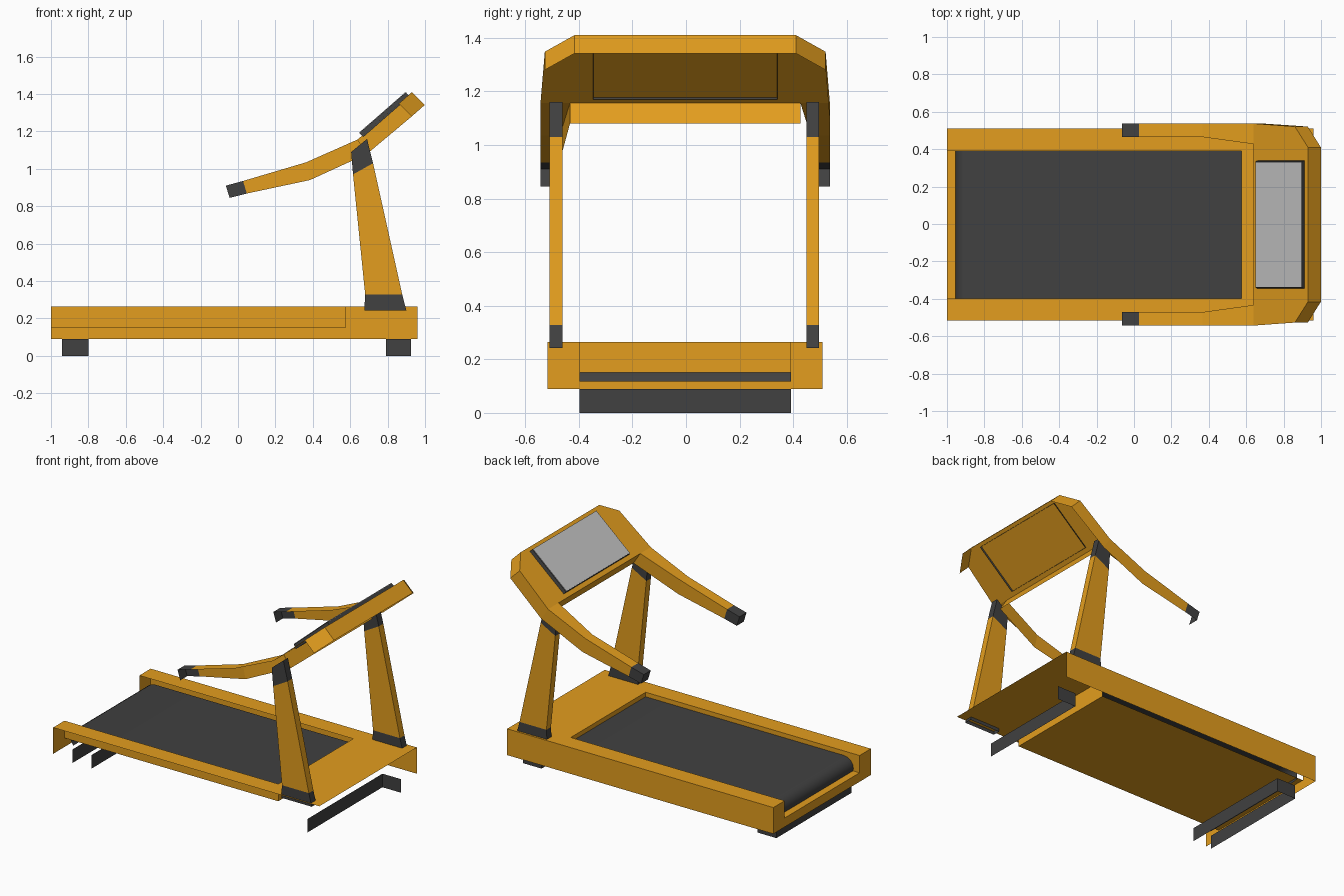
import bpy, bmesh, math
from mathutils import Vector

cube = bpy.data.objects.get("Cube")
if cube:
    bpy.data.objects.remove(cube)


def material(name, rgb):
    m = bpy.data.materials.new(name)
    m.use_nodes = True
    m.diffuse_color = (*rgb, 1)
    m.node_tree.nodes["Principled BSDF"].inputs["Base Color"].default_value = (*rgb, 1)
    return m


amber = material("amber paint", (0.77, 0.34, 0.013))
dark = material("dark rubber", (0.052, 0.052, 0.052))
grey = material("screen grey", (0.55, 0.55, 0.55))
SHIFT = Vector((0, -0.003, 0))


def is_shell(n):
    """Open shell: only upward, rear-left and end faces are present."""
    return n.z > 0.15 or n.y - n.x + 0.8 * n.z > 0.05


def build(name, points, faces, mats, rule=None, shell=True, keep=is_shell):
    """Mesh from points and index faces; the open sides are dropped."""
    bm = bmesh.new()
    vs = [bm.verts.new(Vector(p) + SHIFT) for p in points]
    for f in faces:
        bm.faces.new([vs[i] for i in f])
    bm.normal_update()
    if shell:
        bmesh.ops.recalc_face_normals(bm, faces=bm.faces[:])
        bm.normal_update()
        gone = [f for f in bm.faces if not keep(f.normal)]
        bmesh.ops.delete(bm, geom=gone, context='FACES')
    if rule:
        for f in bm.faces:
            f.material_index = rule(f)
    me = bpy.data.meshes.new(name)
    bm.to_mesh(me)
    bm.free()
    for m in mats:
        me.materials.append(m)
    ob = bpy.data.objects.new(name, me)
    bpy.context.collection.objects.link(ob)
    return ob


def loft(rings):
    """Points and faces of a closed solid through equal rings."""
    n = len(rings[0])
    pts = [p for r in rings for p in r]
    faces = [tuple(range(n)), tuple(range(len(pts) - n, len(pts)))]
    for k in range(len(rings) - 1):
        for i in range(n):
            j = (i + 1) % n
            faces.append((k * n + i, k * n + j, k * n + n + j, k * n + n + i))
    return pts, faces


# Base frame: rails around a sunken deck, open at the rear end
X0, X1, XW = -1.0, 0.96, 0.575
W, D = 0.513, 0.394
LOW, FLOOR, TOP = 0.09, 0.15, 0.265
polys = [
    [(X0, -W, TOP), (X1, -W, TOP), (X1, W, TOP), (X0, W, TOP),
     (X0, D, TOP), (XW, D, TOP), (XW, -D, TOP), (X0, -D, TOP)],
    [(X0, -D, FLOOR), (XW, -D, FLOOR), (XW, D, FLOOR), (X0, D, FLOOR)],
    [(X0, W, LOW), (X0, -W, LOW), (X0, -W, TOP), (X0, -D, TOP),
     (X0, -D, FLOOR), (X0, D, FLOOR), (X0, D, TOP), (X0, W, TOP)],
    [(X1, W, LOW), (X0, W, LOW), (X0, W, TOP), (X1, W, TOP)],
    [(XW, -D, FLOOR), (X0, -D, FLOOR), (X0, -D, TOP), (XW, -D, TOP)],
    [(XW, D, FLOOR), (XW, -D, FLOOR), (XW, -D, TOP), (XW, D, TOP)],
]
pts, faces = [], []
for poly in polys:
    faces.append([len(pts) + i for i in range(len(poly))])
    pts += poly
build("base_frame", pts, faces, [amber], shell=False)

# Running belt with a rounded rear roller
R, CX, CZ = 0.069, -0.886, 0.166
profile = [(XW, FLOOR), (XW, CZ + R)]
for i in range(9):
    a = math.pi / 2 + math.pi * i / 8
    profile.append((CX + R * math.cos(a), CZ + R * math.sin(a)))
profile.append((CX + 0.02, FLOOR))
rings = [[(x, y, z) for x, z in profile] for y in (-D, D)]
belt = build("running_belt", *loft(rings), [dark],
             keep=lambda n: abs(n.y) < 0.5 and is_shell(n))
bpy.ops.object.select_all(action='DESELECT')
belt.select_set(True)
bpy.context.view_layer.objects.active = belt
bpy.ops.object.shade_smooth_by_angle(angle=math.radians(35))

# Foot bars: the rear one also has its inward face
for name, a, b, keep in (
        ("rear_foot", -0.94, -0.8, lambda n: n.y + abs(n.x) > 0.5),
        ("front_foot", 0.79, 0.925, lambda n: n.y - n.x > 0.5)):
    rings = [[(a, -D, z), (b, -D, z), (b, D, z), (a, D, z)] for z in (0, LOW)]
    build(name, *loft(rings), [dark], keep=keep)

# Uprights with dark end sleeves
levels = [(0.675, 0.243, 0.9, 0.243), (0.68, 0.328, 0.878, 0.328),
          (0.615, 0.97, 0.722, 1.03), (0.605, 1.09, 0.69, 1.16)]
for name, y0, y1 in (("left_upright", 0.452, 0.5), ("right_upright", -0.506, -0.458)):
    rings = [[(a, y0, za), (b, y0, zb), (b, y1, zb), (a, y1, za)]
             for a, za, b, zb in levels]
    build(name, *loft(rings), [amber, dark],
          lambda f: 0 if 0.4 < f.calc_center_median().z < 0.9 else 1,
          keep=lambda n: n.z > -0.5)

# Handrails and console in one U-shaped body:
# top x, top z, bottom x, bottom z, outer y, inner y
stations = [
    (-0.065, 0.91, -0.045, 0.845, 0.54, 0.467),
    (0.027, 0.935, 0.047, 0.868, 0.54, 0.467),
    (0.365, 1.035, 0.385, 0.94, 0.54, 0.468),
    (0.64, 1.157, 0.69, 1.08, 0.54, 0.43),
    (0.86, 1.348, 0.929, 1.28, 0.524, None),
    (0.93, 1.41, 0.999, 1.342, 0.413, None),
]
arms = stations[:4]


def outline(k):
    """Closed outline of the top (k=0) or bottom (k=2) surface."""
    loop = [(s[k], s[4], s[k + 1]) for s in stations]
    loop += [(s[k], -s[4], s[k + 1]) for s in reversed(stations)]
    loop += [(s[k], -s[5], s[k + 1]) for s in arms]
    loop += [(s[k], s[5], s[k + 1]) for s in reversed(arms)]
    return loop


upper, lower = outline(0), outline(2)
n = len(upper)
last = len(stations) * 2 - 1
faces = [(i, (i + 1) % n, n + (i + 1) % n, n + i) for i in range(n)]
for base in (0, n):
    for i in range(3):
        faces.append([base + v for v in (i, i + 1, n - 2 - i, n - 1 - i)])
        faces.append([base + v for v in (last - i, last - i - 1, last + 2 + i, last + 1 + i)])
    middle = list(range(3, last - 2)) + [last + 4, n - 4]
    faces.append([base + v for v in middle])
build("handrails_and_console", upper + lower, faces, [amber, dark],
      lambda f: 1 if f.calc_center_median().x < 0.04 else 0)

# Display: housing on the sloping console with a grey screen on top
origin = Vector((0.64, 0, 1.157))
along = Vector((0.29, 0, 0.253)).normalized()
normal = Vector((-along.z, 0, along.x))


def tilted(s0, s1, half, height):
    return [origin + along * s + normal * height + Vector((0, y, 0))
            for s, y in ((s0, -half), (s1, -half), (s1, half), (s0, half))]


rings = [tilted(0.03, 0.36, 0.345, -0.01), tilted(0.03, 0.36, 0.337, 0.02)]
build("display_housing", *loft(rings), [dark], keep=lambda n: n.z > -0.7)
rings = [tilted(0.032, 0.359, 0.333, h) for h in (0.019, 0.023)]
build("display_screen", *loft(rings), [grey])
